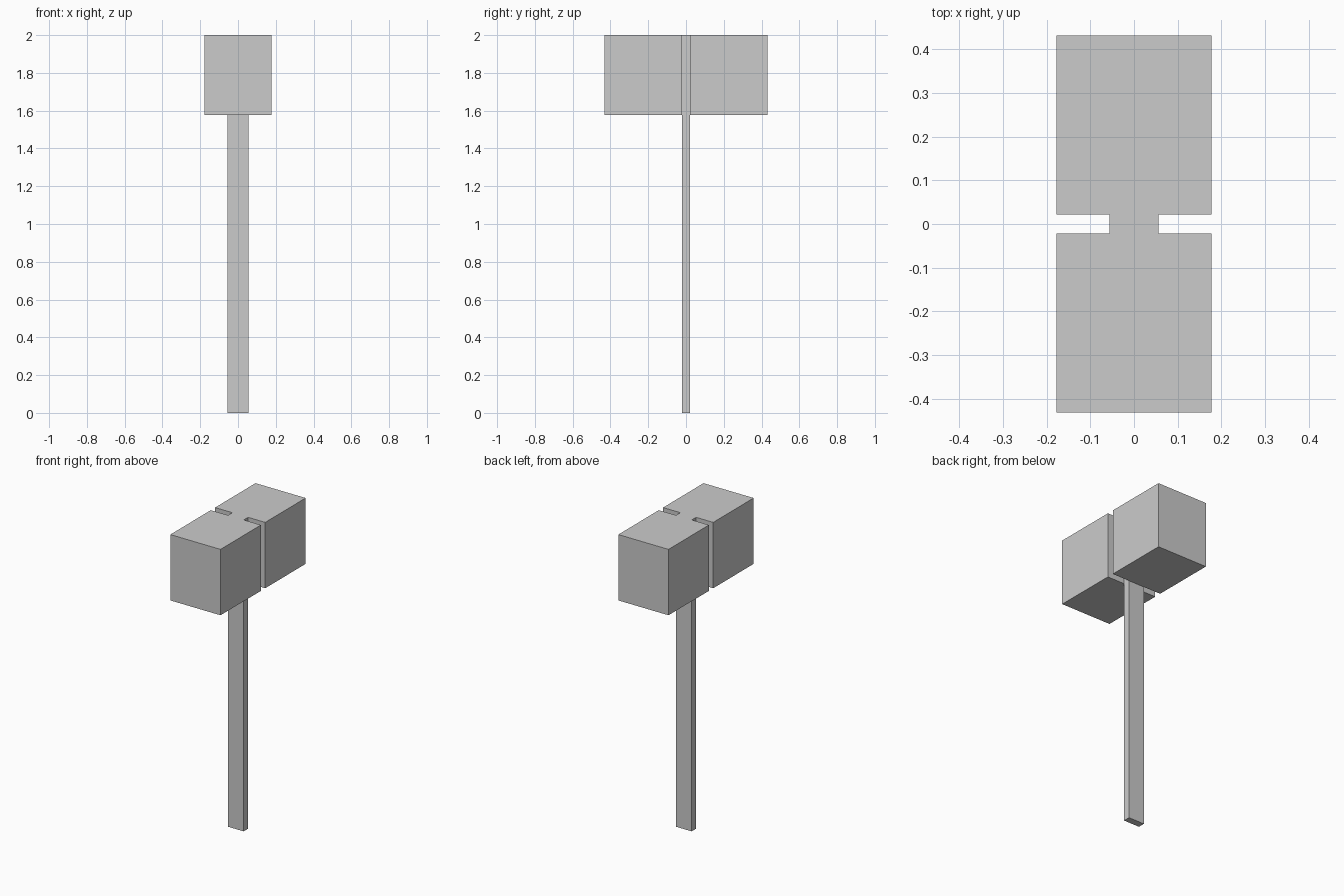
import bpy

if "Cube" in bpy.data.objects:
    bpy.data.objects.remove(bpy.data.objects["Cube"])

HEAD_HALF_WIDTH = 0.178
HEAD_BOTTOM, TOP = 1.577, 2.0
HANDLE_HALF_WIDTH, HANDLE_HALF_DEPTH = 0.056, 0.022
HEAD_END = 0.432


def box(name, low, high):
    """Add a box spanning two opposite corners."""
    centre = [(a + b) / 2 for a, b in zip(low, high)]
    bpy.ops.mesh.primitive_cube_add(size=1, location=centre)
    obj = bpy.context.object
    obj.name = name
    obj.scale = [b - a for a, b in zip(low, high)]
    bpy.ops.object.transform_apply(location=True, rotation=False, scale=True)
    return obj


# Flat handle running right up through the head
box("handle",
    (-HANDLE_HALF_WIDTH, -HANDLE_HALF_DEPTH, 0),
    (HANDLE_HALF_WIDTH, HANDLE_HALF_DEPTH, TOP))

# Two head blocks, one on each broad side of the handle
for name, y0, y1 in (("front_head_block", -HEAD_END, -HANDLE_HALF_DEPTH),
                     ("back_head_block", HANDLE_HALF_DEPTH, HEAD_END)):
    box(name, (-HEAD_HALF_WIDTH, y0, HEAD_BOTTOM), (HEAD_HALF_WIDTH, y1, TOP))
